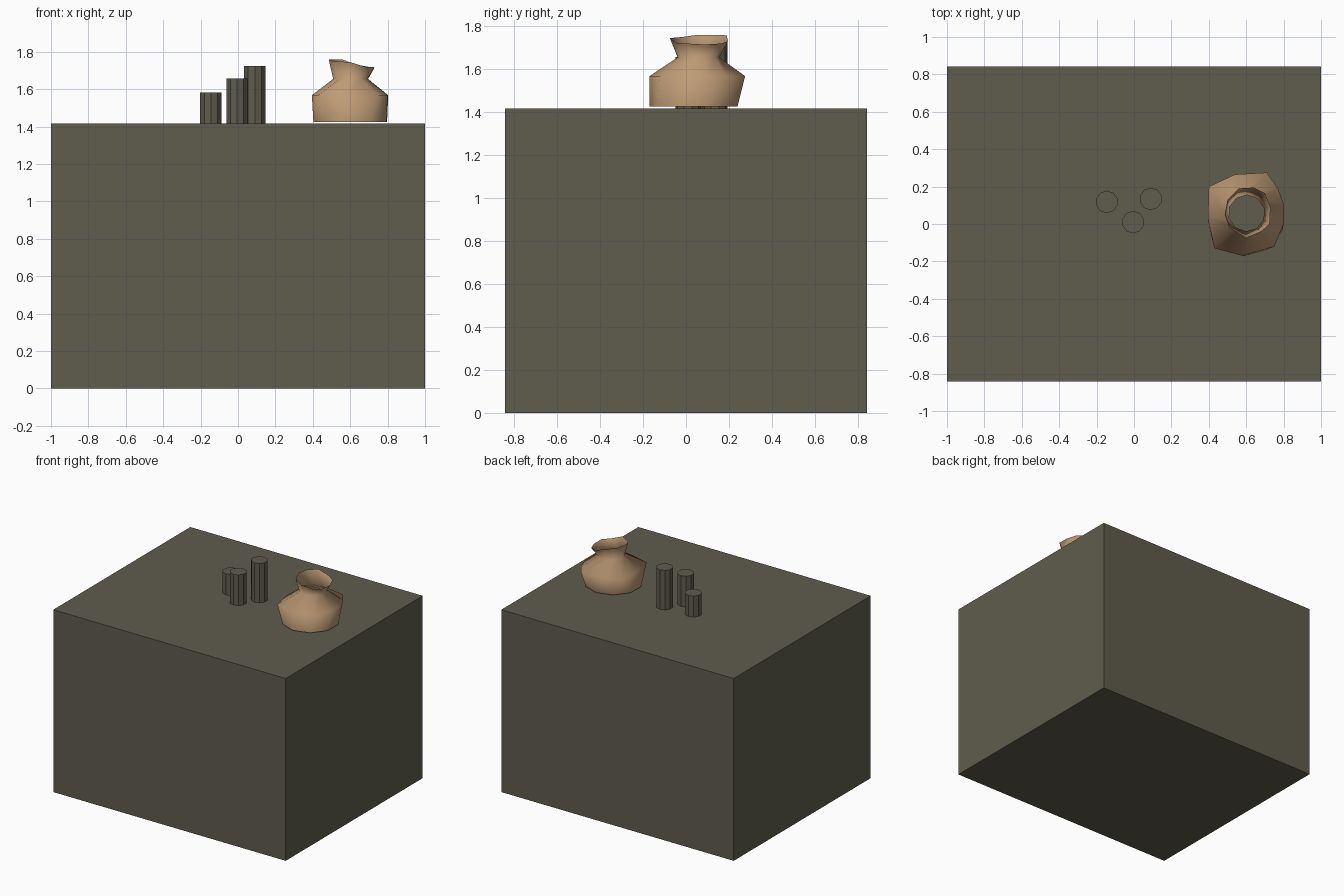
import bpy, bmesh, math

if "Cube" in bpy.data.objects:
    bpy.data.objects.remove(bpy.data.objects["Cube"])


def material(name, rgb):
    m = bpy.data.materials.new(name)
    m.diffuse_color = (*rgb, 1)
    m.use_nodes = True
    m.node_tree.nodes["Principled BSDF"].inputs["Base Color"].default_value = m.diffuse_color
    return m


STONE = material("grey_stone", (0.115, 0.107, 0.074))
CLOTH = material("tan_cloth", (0.52, 0.33, 0.18))
TOP = 1.418


def finish(name, bm, mat):
    me = bpy.data.meshes.new(name)
    bm.to_mesh(me)
    bm.free()
    me.materials.append(mat)
    ob = bpy.data.objects.new(name, me)
    bpy.context.collection.objects.link(ob)
    return ob


# Big plain block
bm = bmesh.new()
bmesh.ops.create_cube(bm, size=1)
for v in bm.verts:
    v.co.x *= 2
    v.co.y *= 1.684
    v.co.z = (v.co.z + 0.5) * TOP
finish("stone_block", bm, STONE)

# Three small posts of different heights
for i, (x, y, top) in enumerate([(-0.145, 0.118, 1.582),
                                 (-0.005, 0.01, 1.657),
                                 (0.09, 0.134, 1.724)]):
    bm = bmesh.new()
    bmesh.ops.create_cone(bm, cap_ends=True, segments=10,
                          radius1=0.06, radius2=0.06, depth=top - TOP)
    bmesh.ops.translate(bm, verts=bm.verts, vec=(x, y, (top + TOP) / 2))
    finish(f"post_{i + 1}", bm, STONE)


# Lumpy open sack: base, belly, neck and uneven rim rings
def circle(cx, cy, r, z):
    angles = [math.radians(-92 + 36 * i) for i in range(10)]
    return [(cx + r * math.cos(a), cy + r * math.sin(a), z) for a in angles]


belly = [(0.58, -0.17), (0.75, -0.12), (0.80, 0.0), (0.803, 0.10), (0.77, 0.19),
         (0.71, 0.275), (0.54, 0.265), (0.40, 0.20), (0.395, 0.03), (0.43, -0.13)]
rim = [(0.60, -0.075, 1.745), (0.68, -0.04, 1.72), (0.725, 0.0, 1.72),
       (0.73, 0.09, 1.715), (0.70, 0.165, 1.72), (0.64, 0.195, 1.73),
       (0.56, 0.19, 1.758), (0.50, 0.13, 1.76), (0.485, 0.05, 1.76),
       (0.51, -0.02, 1.75)]
rings = [circle(0.6, 0.035, 0.205, 1.426),
         [(x, y, 1.568) for x, y in belly],
         circle(0.602, 0.058, 0.097, 1.655),
         rim]
bm = bmesh.new()
loops = [[bm.verts.new(p) for p in ring] for ring in rings]
for a, b in zip(loops, loops[1:]):
    for i in range(10):
        j = (i + 1) % 10
        bm.faces.new((a[i], a[j], b[j], b[i]))
for f in bm.faces:
    f.smooth = True
finish("sack", bm, CLOTH)
